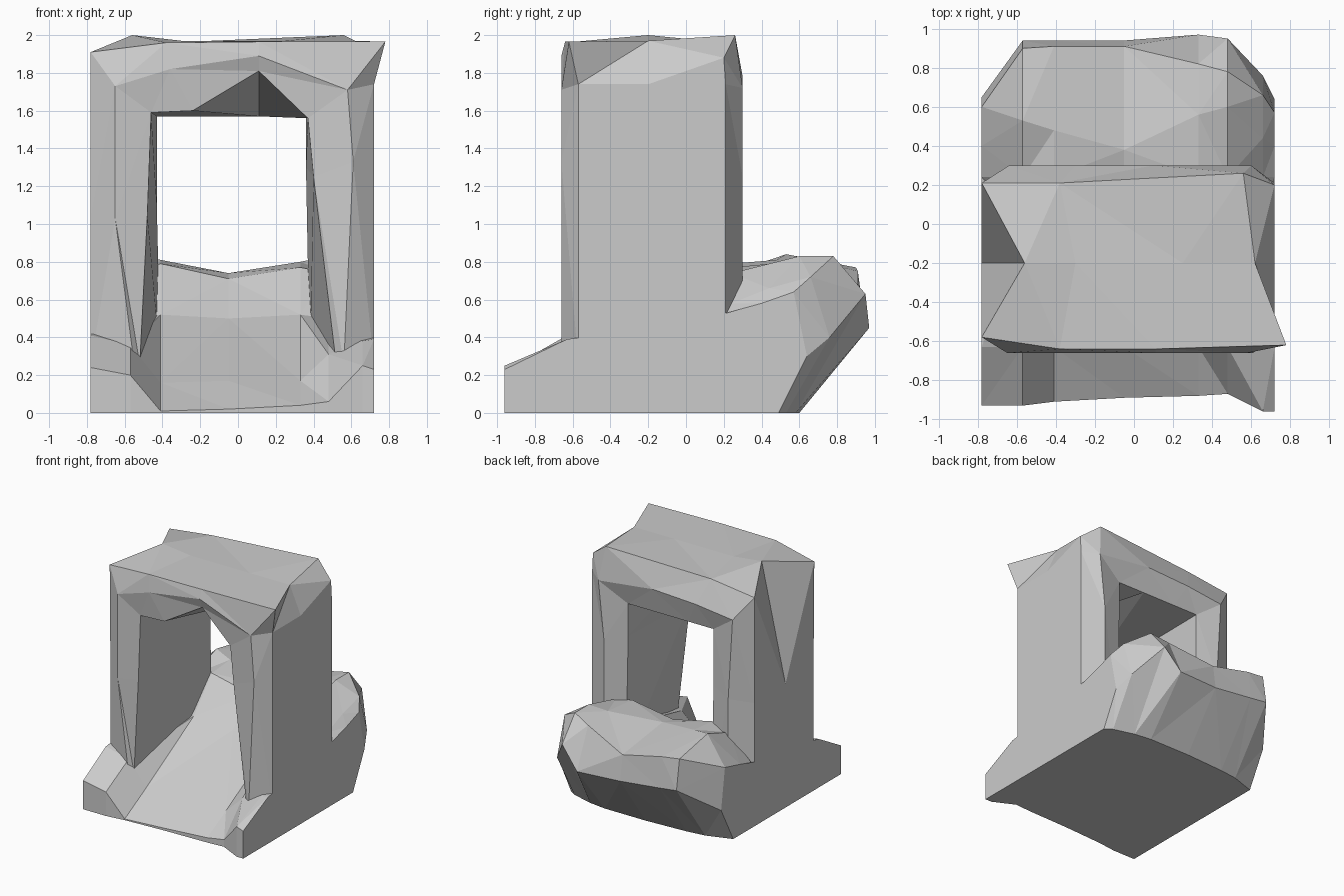
import bpy, bmesh
from mathutils import Vector


def loft(name, rings):
    """Skin a list of equal-length closed rings, cap both ends, facet it."""
    bm = bmesh.new()
    vs = [[bm.verts.new(p) for p in ring] for ring in rings]
    n = len(rings[0])
    for a, b in zip(vs, vs[1:]):
        for i in range(n):
            j = (i + 1) % n
            bm.faces.new((a[i], a[j], b[j], b[i]))
    bm.faces.new(vs[0])
    bm.faces.new(vs[-1])
    bmesh.ops.triangulate(bm, faces=bm.faces[:])
    bmesh.ops.recalc_face_normals(bm, faces=bm.faces[:])
    me = bpy.data.meshes.new(name)
    bm.to_mesh(me)
    bm.free()
    ob = bpy.data.objects.new(name, me)
    bpy.context.collection.objects.link(ob)
    return ob


# Base: side profiles at stations across x, with kerbs, ramp and rear boulder
# x, front(y,z), ramp heights at y=-.63/0/.24, crest(y,z), rear(y,z), bulge(y,z), foot y
base = [
    (-.78, (-.93, .24), (.41, .48, .53), (.40, .59), (.60, .64), (.65, .30), .49),
    (-.57, (-.93, .20), (.36, .50, .74), (.53, .84), (.90, .77), (.94, .52), .56),
    (-.41, (-.91, .01), (.16, .52, .79), (.48, .81), (.91, .75), (.94, .50), .58),
    (-.05, (-.89, .02), (.17, .50, .71), (.38, .74), (.91, .67), (.94, .46), .60),
    (.33, (-.88, .04), (.17, .52, .77), (.56, .80), (.82, .78), (.97, .45), .60),
    (.48, (-.87, .06), (.31, .50, .74), (.60, .83), (.78, .83), (.95, .63), .58),
    (.66, (-.96, .25), (.38, .47, .58), (.44, .66), (.66, .72), (.76, .40), .53),
    (.72, (-.96, .23), (.39, .47, .53), (.40, .58), (.57, .64), (.64, .30), .49),
]
rings = []
for x, f, ramp, crest, rear, bulge, foot in base:
    yz = [(f[0], 0), f, *zip((-.63, 0, .24), ramp), crest, rear, bulge, (foot, 0)]
    rings.append([Vector((x, y, z)) for y, z in yz])
loft("rock_base", rings)

# Arch: sections swept up the left pillar, over the roof and down the right pillar
# outer front y, then (x,z) of outer edge, front face, inner front, inner back, back face, outer middle
arch = [
    (-.57, (-.78, .26), (-.55, .26), (-.52, .26), (-.41, .26), (-.60, .26), (-.78, .26)),
    (-.57, (-.78, 1.03), (-.65, 1.03), (-.48, 1.05), (-.43, 1.10), (-.60, 1.05), (-.78, 1.03)),
    (-.58, (-.78, 1.91), (-.65, 1.73), (-.46, 1.59), (-.43, 1.57), (-.64, 1.72), (-.56, 2.00)),
    (-.64, (-.38, 1.96), (-.36, 1.82), (-.24, 1.60), (-.20, 1.57), (-.30, 1.76), (-.30, 1.97)),
    (-.64, (.11, 1.965), (.11, 1.89), (.11, 1.81), (.11, 1.57), (.10, 1.78), (.25, 1.97)),
    (-.62, (.78, 1.965), (.58, 1.71), (.37, 1.56), (.36, 1.57), (.60, 1.72), (.62, 1.97)),
    (-.57, (.72, 1.74), (.61, 1.33), (.40, 1.25), (.36, 1.30), (.55, 1.25), (.72, 1.74)),
    (-.57, (.72, .26), (.56, .26), (.52, .26), (.38, .26), (.55, .26), (.72, .26)),
]
rings = []
for yf, outer, front, inner_f, inner_b, back, mid in arch:
    xz = (outer, front, inner_f, inner_b, back, outer, mid)
    ys = (yf, -.66, -.63, .25, .30, .21, -.2)
    rings.append([Vector((x, y, z)) for (x, z), y in zip(xz, ys)])
rings[4][5] = Vector((.56, .26, 2.0))     # raised rear roof peak
rings[5][5] = Vector((.72, .20, 1.88))    # clipped rear roof corner
loft("rock_arch", rings)
